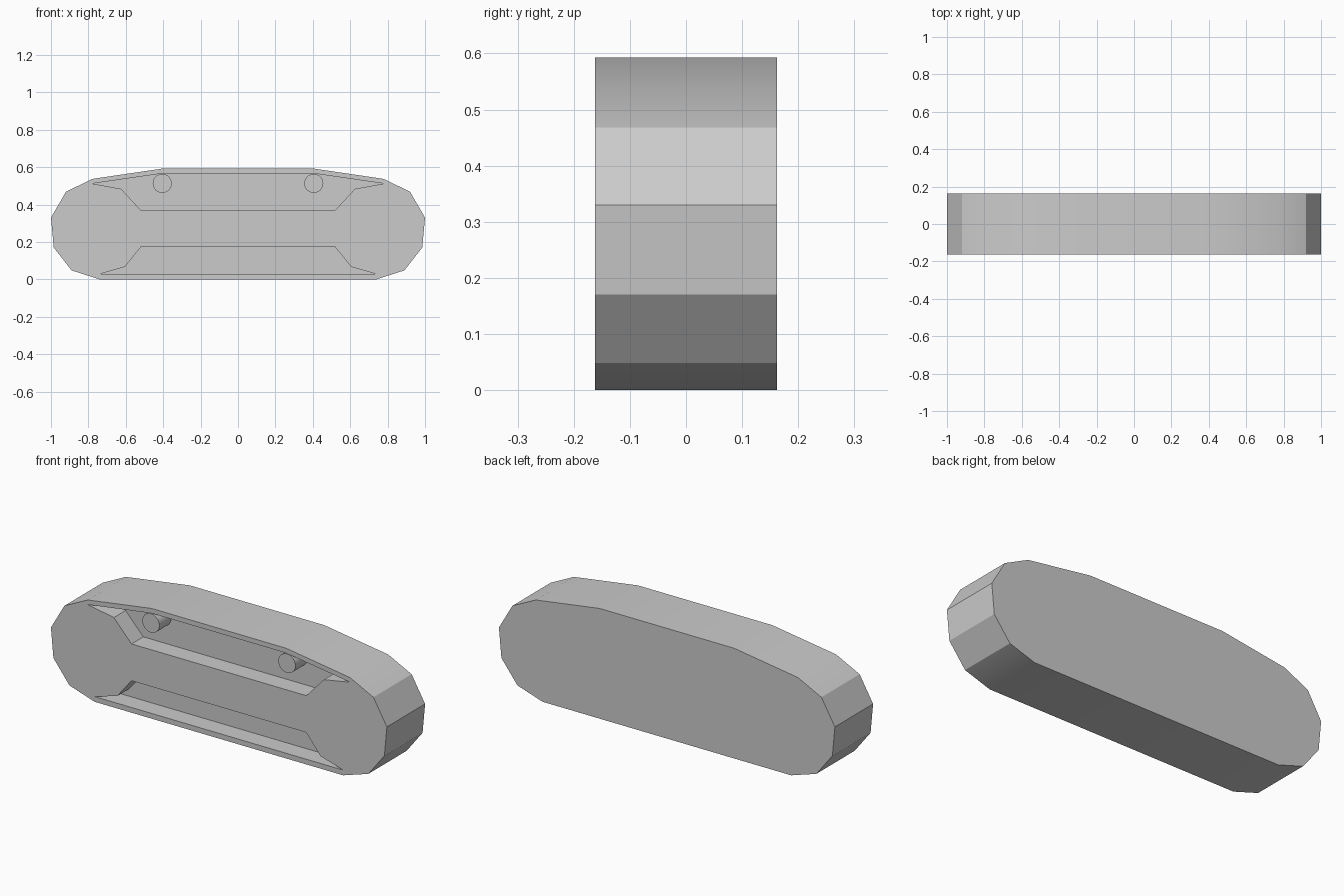
import bpy
import bmesh
import math

cube = bpy.data.objects.get("Cube")
if cube:
    bpy.data.objects.remove(cube, do_unlink=True)

FRONT, BACK = -0.1625, 0.1625
FLOOR = FRONT + 0.10

grey = bpy.data.materials.new("light_grey")
grey.use_nodes = True
colour = (0.6, 0.6, 0.6, 1)
grey.diffuse_color = colour
grey.node_tree.nodes["Principled BSDF"].inputs["Base Color"].default_value = colour


def mirrored(half):
    """Close a right-hand half profile (x, z) with its mirror image."""
    return half + [(-x, z) for x, z in reversed(half)]


def prism(name, profile, y0, y1):
    """Extrude an (x, z) profile from y0 to y1."""
    bm = bmesh.new()
    face = bm.faces.new([bm.verts.new((x, y0, z)) for x, z in profile])
    ext = bmesh.ops.extrude_face_region(bm, geom=[face])
    verts = [v for v in ext["geom"] if isinstance(v, bmesh.types.BMVert)]
    bmesh.ops.translate(bm, verts=verts, vec=(0, y1 - y0, 0))
    bmesh.ops.recalc_face_normals(bm, faces=bm.faces)
    mesh = bpy.data.meshes.new(name)
    bm.to_mesh(mesh)
    bm.free()
    mesh.materials.append(grey)
    obj = bpy.data.objects.new(name, mesh)
    bpy.context.collection.objects.link(obj)
    return obj


def select(obj):
    bpy.ops.object.select_all(action="DESELECT")
    obj.select_set(True)
    bpy.context.view_layer.objects.active = obj


def smooth(obj):
    select(obj)
    bpy.ops.object.shade_smooth_by_angle(angle=math.radians(30))


# Track body
body = prism("track_body", mirrored([
    (0.40, 0.593), (0.78, 0.537), (0.92, 0.468), (1.0, 0.33),
    (0.985, 0.17), (0.89, 0.048), (0.74, 0)]), FRONT, BACK)

# Upper and lower pockets cut into the front
pockets = {
    "upper_pocket": [(0.40, 0.567), (0.78, 0.512), (0.625, 0.484), (0.52, 0.37)],
    "lower_pocket": [(0.52, 0.172), (0.605, 0.067), (0.74, 0.028)],
}
for name, half in pockets.items():
    cutter = prism(name, mirrored(half), FRONT - 0.1, FLOOR)
    cutter.hide_render = True
    mod = body.modifiers.new(name, "BOOLEAN")
    mod.operation = "DIFFERENCE"
    mod.solver = "EXACT"
    mod.object = cutter
    select(body)
    bpy.ops.object.modifier_apply(modifier=mod.name)
    bpy.data.objects.remove(cutter, do_unlink=True)
smooth(body)

# Return rollers in the upper pocket
for side, sx in (("left", 1), ("right", -1)):
    ring = [math.tau * i / 24 for i in range(24)]
    roller = prism(side + "_return_roller",
                   [(sx * 0.405 + 0.051 * math.cos(a), 0.513 + 0.051 * math.sin(a))
                    for a in ring], FRONT, FLOOR + 0.01)
    smooth(roller)
